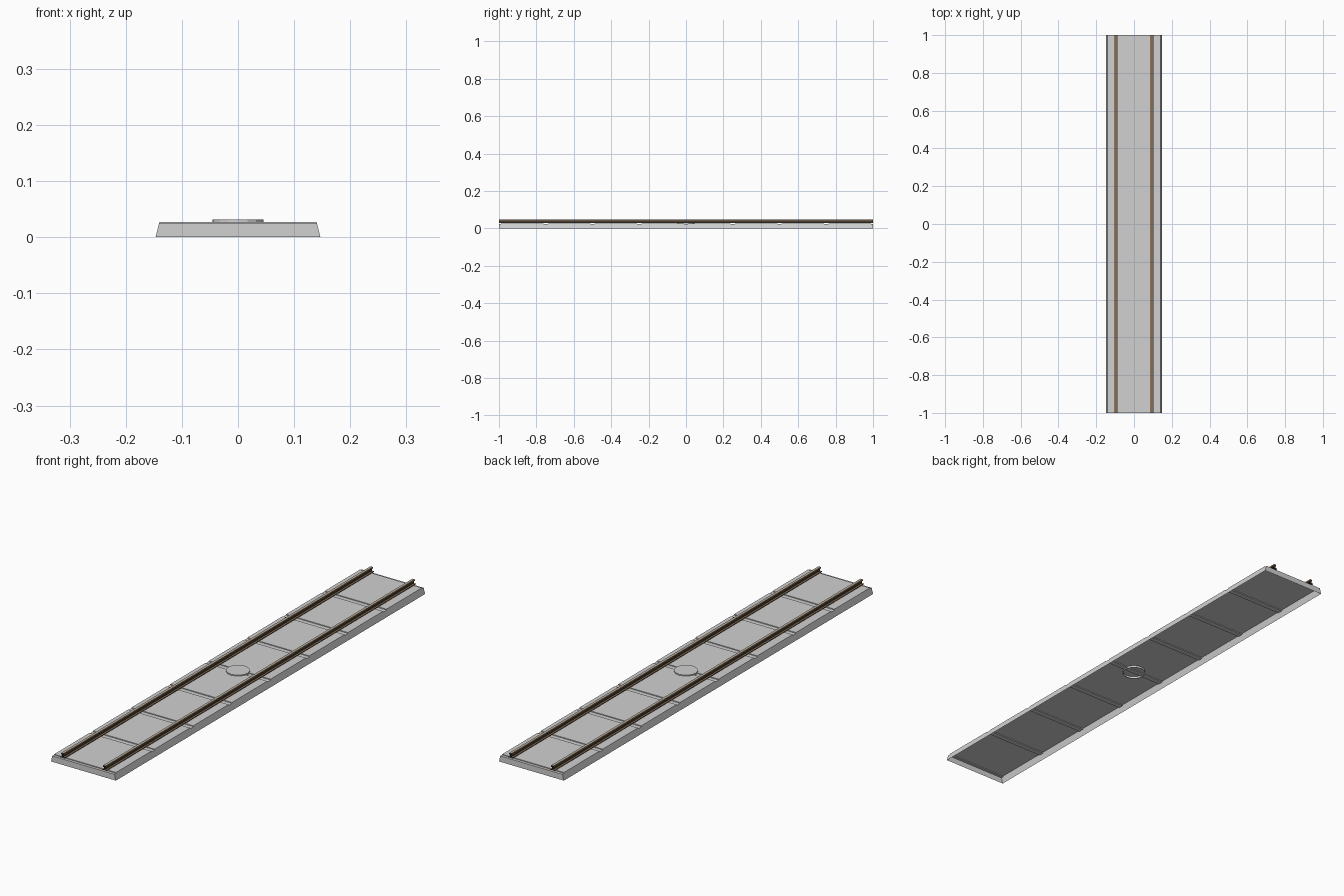
import bpy, bmesh, math

if "Cube" in bpy.data.objects:
    bpy.data.objects.remove(bpy.data.objects["Cube"])

H, GROOVE_Z = 0.0275, 0.024      # slab top and groove floor
BASE_X, TOP_X = 0.147, 0.140     # half widths of the tapered slab


def material(name, rgb):
    m = bpy.data.materials.new(name)
    m.diffuse_color = (*rgb, 1)
    m.use_nodes = True
    m.node_tree.nodes["Principled BSDF"].inputs["Base Color"].default_value = m.diffuse_color
    return m


concrete = material("concrete grey", (0.64, 0.64, 0.64))
rust = material("rail rust brown", (0.30, 0.19, 0.11))
steel = material("worn rail top", (0.50, 0.42, 0.33))
dark = material("rail dark brown", (0.06, 0.045, 0.03))


def finish(name, bm, mats):
    me = bpy.data.meshes.new(name)
    bm.to_mesh(me)
    bm.free()
    ob = bpy.data.objects.new(name, me)
    for m in mats:
        me.materials.append(m)
    bpy.context.collection.objects.link(ob)
    return ob


# Slab: open-bottomed tapered shell, square cross grooves every 0.25 (half ones at the ends)
profile = []
for i in range(9):
    c = -1 + i * 0.25
    for dy, z in ((-0.011, H), (-0.011, GROOVE_Z), (0.011, GROOVE_Z), (0.011, H)):
        if abs(c + dy) < 1:
            profile.append((c + dy, z))
profile = [(-1, GROOVE_Z)] + profile + [(1, GROOVE_Z)]

bm = bmesh.new()
half = lambda z: BASE_X + (TOP_X - BASE_X) * z / H
rows = {}
for s in (-1, 1):
    rows[s] = [bm.verts.new((s * half(z), y, z)) for y, z in profile]
    # one wall polygon per side, following the notched top edge
    foot = [bm.verts.new((s * BASE_X, y, 0)) for y in (-1, 1)]
    loop = [foot[0], foot[1]] + rows[s][::-1]
    bm.faces.new(loop if s > 0 else loop[::-1])
    rows[s, "foot"] = foot
L, R = rows[-1], rows[1]
for i in range(len(profile) - 1):
    bm.faces.new((L[i], R[i], R[i + 1], L[i + 1]))
lf, rf = rows[-1, "foot"], rows[1, "foot"]
bm.faces.new((lf[0], rf[0], R[0], L[0]))
bm.faces.new((rf[1], lf[1], L[-1], R[-1]))
finish("track_slab", bm, [concrete])

# Rails: open-ended square-cut I profile swept along y
right = [(0.010, 0.0285), (0.010, 0.0315), (0.0025, 0.0315),
         (0.0025, 0.0415), (0.0055, 0.0415), (0.0055, 0.0475)]
section = right + [(-x, z) for x, z in reversed(right)]
for name, cx in (("left_rail", -0.095), ("right_rail", 0.095)):
    bm = bmesh.new()
    a = [bm.verts.new((cx + x, -1, z)) for x, z in section]
    b = [bm.verts.new((cx + x, 1, z)) for x, z in section]
    n = len(section)
    for i in range(n):
        j = (i + 1) % n
        bm.faces.new((a[i], b[i], b[j], a[j]))
    # make sure the running surface faces upwards
    bm.normal_update()
    if max(bm.faces, key=lambda f: f.calc_center_median().z).normal.z < 0:
        bmesh.ops.reverse_faces(bm, faces=bm.faces)
    # worn top, rusty head sides and foot top, dark web and undersides
    for f in bm.faces:
        z = f.calc_center_median().z
        if z > 0.047:
            f.material_index = 1
        elif z < 0.042 and f.normal.z < 0.5:
            f.material_index = 2
    finish(name, bm, [rust, steel, dark])

# Centre boss: shallow bevelled disc, open underneath, reaching below the groove
bm = bmesh.new()
N = 16
rings = [[bm.verts.new((r * math.cos(2 * math.pi * k / N), r * math.sin(2 * math.pi * k / N), z))
          for k in range(N)]
         for r, z in ((0.045, 0.019), (0.045, 0.0315))]
for lo, hi in zip(rings, rings[1:]):
    for k in range(N):
        m = (k + 1) % N
        bm.faces.new((lo[k], lo[m], hi[m], hi[k]))
bm.faces.new(rings[-1])
finish("centre_boss", bm, [concrete])
